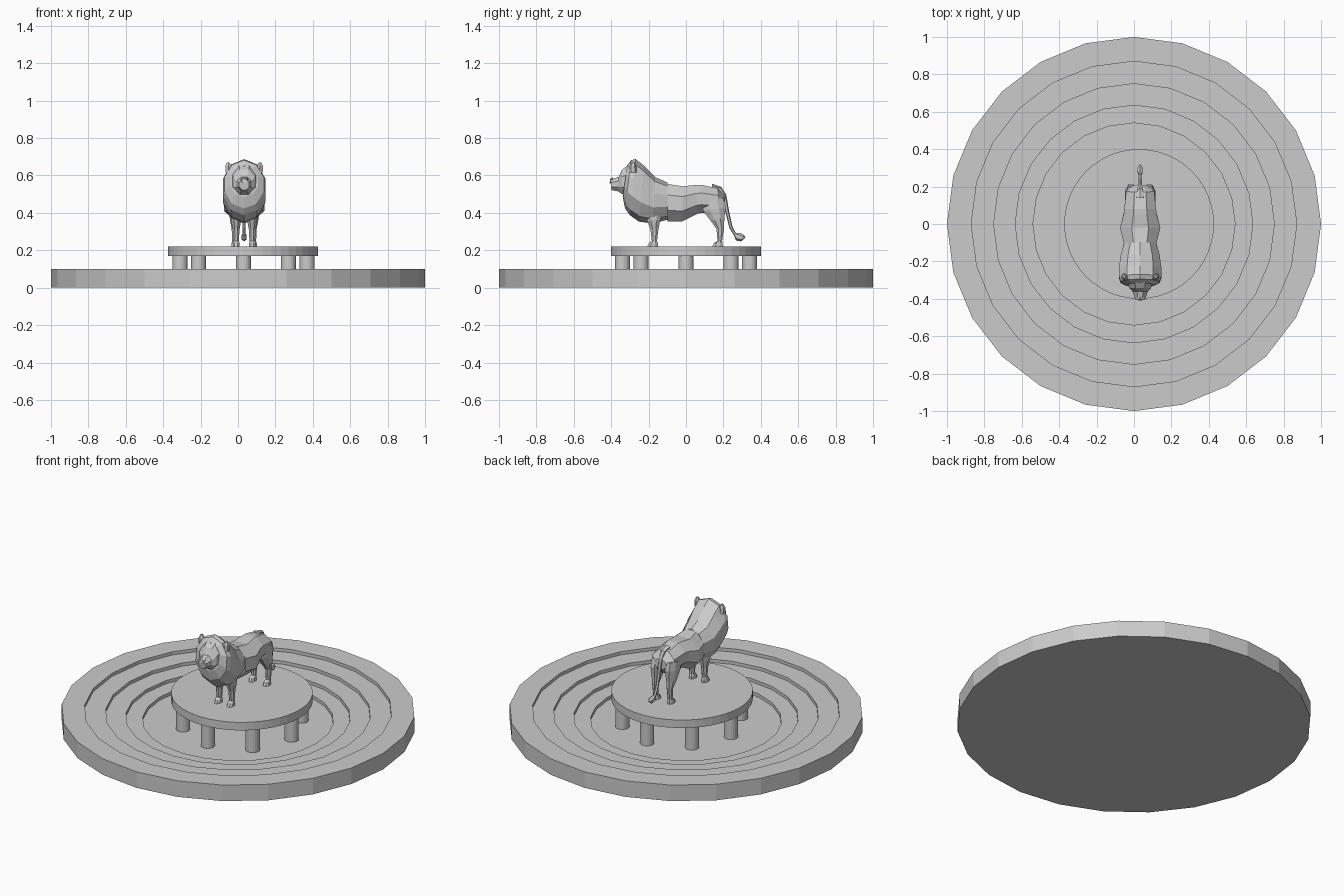
import bpy, bmesh, math

CX = 0.033  # plinth and lion sit slightly right of centre


def finish(name, bm):
    bmesh.ops.remove_doubles(bm, verts=bm.verts, dist=1e-5)
    bmesh.ops.recalc_face_normals(bm, faces=bm.faces)
    me = bpy.data.meshes.new(name)
    bm.to_mesh(me)
    bm.free()
    ob = bpy.data.objects.new(name, me)
    bpy.context.collection.objects.link(ob)
    return ob


def skin(bm, rings):
    n = len(rings[0])
    rings = [[bm.verts.new(p) for p in r] for r in rings]
    for a, b in zip(rings, rings[1:]):
        for i in range(n):
            j = (i + 1) % n
            bm.faces.new((a[i], a[j], b[j], b[i]))
    bm.faces.new(rings[0])
    bm.faces.new(rings[-1])


def lathe(name, profile, n, x=0.0, y=0.0):
    bm = bmesh.new()
    skin(bm, [[(x + r * math.cos(2 * math.pi * i / n), y + r * math.sin(2 * math.pi * i / n), z)
               for i in range(n)] for r, z in profile])
    return finish(name, bm)


def loft(name, sections, x=0.0, n=8):
    """Each section: side-view silhouette points (y1, z1), (y2, z2) and a half width."""
    bm = bmesh.new()
    rings = []
    for y1, z1, y2, z2, w in sections:
        ring = []
        for i in range(n):
            a = 2 * math.pi * (i + 0.5) / n
            c, s = (f(a) / math.cos(math.pi / n) for f in (math.cos, math.sin))
            t = (1 + s) / 2
            ring.append((CX + x + w * c, y1 + (y2 - y1) * t, z1 + (z2 - z1) * t))
        rings.append(ring)
    skin(bm, rings)
    return finish(name, bm)


# Stepped round basin
lathe("stepped_base", [(1, 0), (1, .1), (.87, .1), (.87, .08), (.75, .08), (.75, .06),
                       (.635, .06), (.635, .04), (.54, .04), (.54, .02)], 24)

# Plinth disc on a ring of columns
disc = lathe("plinth_disc", [(.4, .17), (.4, .22)], 48, CX - .006)
for k in range(8):
    a = k * math.pi / 4
    col = lathe("column", [(.04, .02), (.04, .17)], 20,
                CX - .003 + .34 * math.cos(a), .34 * math.sin(a))

# Torso
loft("lion_torso", [
    (.207, .43, .205, .49, .04),
    (.185, .40, .17, .532, .075),
    (.08, .40, .08, .55, .085),
    (.06, .395, .05, .549, .088),
    (-.02, .355, -.02, .542, .108),
    (-.10, .355, -.10, .555, .088)])

# Mane and shoulders
loft("lion_mane", [
    (-.09, .37, -.10, .558, .085),
    (-.18, .35, -.165, .585, .105),
    (-.25, .36, -.225, .645, .113),
    (-.30, .395, -.27, .68, .113),
    (-.325, .43, -.295, .675, .105),
    (-.338, .49, -.315, .65, .075)], n=10)

# Head: brow, muzzle, nose
loft("lion_head", [
    (-.30, .49, -.30, .66, .07),
    (-.342, .50, -.342, .632, .058),
    (-.362, .515, -.36, .592, .04),
    (-.398, .522, -.405, .578, .027)])
loft("lion_nose", [(-.39, .56, -.39, .588, .02), (-.408, .56, -.406, .582, .012)], n=6)

for s in (-1, 1):
    # Ears
    loft("lion_ear", [(-.30, .615, -.265, .615, .014), (-.30, .65, -.268, .65, .016),
                      (-.288, .67, -.275, .67, .006)], s * .085, 6)
    # Front legs
    loft("lion_front_leg", [
        (-.225, .42, -.125, .42, .03), (-.208, .36, -.138, .36, .027),
        (-.19, .31, -.148, .31, .018), (-.183, .25, -.155, .25, .015),
        (-.197, .24, -.15, .24, .018), (-.207, .22, -.15, .22, .018)], s * .043)
    # Hind legs
    loft("lion_hind_leg", [
        (.08, .47, .20, .48, .03), (.092, .41, .212, .43, .032),
        (.13, .36, .205, .37, .026), (.163, .315, .203, .315, .017),
        (.168, .25, .193, .25, .014), (.15, .24, .195, .24, .017),
        (.14, .22, .197, .22, .018)], s * .05)

# Tail with tuft
loft("lion_tail", [
    (.14, .53, .14, .553, .02), (.18, .51, .187, .538, .014),
    (.192, .485, .214, .495, .011), (.213, .40, .23, .403, .009),
    (.233, .32, .247, .327, .008), (.258, .278, .266, .29, .008),
    (.268, .255, .285, .29, .013), (.295, .25, .305, .283, .013),
    (.315, .265, .318, .27, .004)], n=6)
